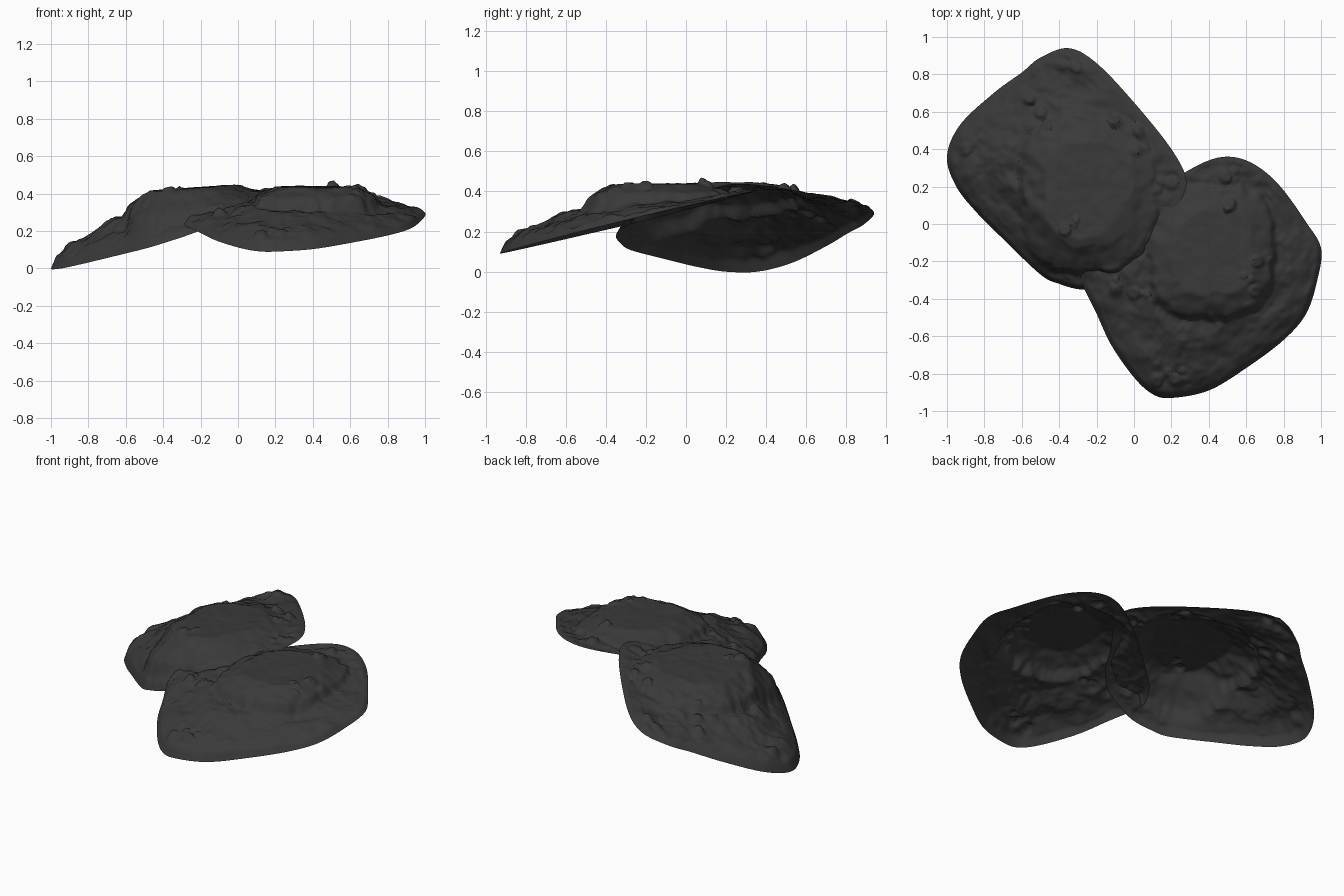
import bpy, bmesh, math, random
from mathutils import Vector, noise

if "Cube" in bpy.data.objects:
    bpy.data.objects.remove(bpy.data.objects["Cube"])

stone = bpy.data.materials.new("dark_stone")
stone.diffuse_color = (0.042, 0.042, 0.042, 1)
stone.use_nodes = True
stone.node_tree.nodes["Principled BSDF"].inputs["Base Color"].default_value = stone.diffuse_color

# Ledge profile: (fraction of radius, fraction of ledge height)
PROFILE = [(0, 1), (0.55, 1), (0.7, 0.68), (0.87, 0.5), (0.96, 0.3), (1, 0)]
LEDGE = 0.5


def profile(t):
    for (a, h0), (b, h1) in zip(PROFILE, PROFILE[1:]):
        if t <= b:
            return h0 + (h1 - h0) * (t - a) / (b - a)
    return 0


def smooth_loop(pts, steps):
    """Closed Catmull-Rom curve through the outline points."""
    out, n = [], len(pts)
    for i in range(n):
        p0, p1, p2, p3 = (Vector(pts[(i + k) % n]) for k in (-1, 0, 1, 2))
        for s in range(steps):
            u = s / steps
            out.append(0.5 * (2 * p1 + (p2 - p0) * u
                       + (2 * p0 - 5 * p1 + 4 * p2 - p3) * u * u
                       + (3 * p1 - p0 - 3 * p2 + p3) * u ** 3))
    return out


def slab(name, outline, centre, plane, top, plateau, pebbles, seed):
    """Open rock shell on a tilted rim plane (z = a + bx + cy), with a
    ledge around a nearly level plateau (cx, cy, rx, ry)."""
    random.seed(seed)
    rim = smooth_loop(outline, 12)
    c, n, rings = Vector(centre), len(rim), 64
    off = Vector((seed * 7.3, seed * 3.1, 0))
    cx, cy, rx, ry = plateau
    # Pebbles: chosen spots with a few small neighbours each
    stones = []
    for x, y in pebbles:
        stones.append((x, y, 0.034, 0.018))
        for _ in range(2):
            stones.append((x + random.uniform(-.08, .08), y + random.uniform(-.08, .08),
                           random.uniform(.014, .026), random.uniform(.006, .012)))

    def point(p, t):
        q = Vector((p.x, p.y, 0)) + off
        fade = min(1, (1 - t) / 0.06)
        base = plane[0] + plane[1] * p.x + plane[2] * p.y
        full = max(0.02, top[0] + top[1] * p.x + top[2] * p.y - base)
        edge = noise.noise(q * 5) * 0.07 + noise.noise(q * 16) * 0.05
        e = (abs((p.x - cx) / rx) ** 3 + abs((p.y - cy) / ry) ** 3) ** (1 / 3) + edge
        # Steep little cliff, then a gentle shoulder up to the plateau
        w = 0.4 * min(1, max(0, (1.05 - e) / 0.08)) + 0.6 * min(1, max(0, (1.0 - e) / 0.35))
        h = full * (LEDGE * profile(t) + (1 - LEDGE) * w * min(1, (1 - t) / 0.12))
        rough = 1 - 0.7 * min(1, max(0, (1.0 - e) / 0.15))
        h += fade * rough * (0.016 * noise.noise(q * 7) + 0.011 * noise.noise(q * 15)
                             + 0.005 * noise.noise(q * 32))
        for x, y, r, k in stones:
            d = math.hypot(p.x - x, p.y - y) / r
            if d < 1.2:
                h += fade * k * min(1, (1.2 - d) / 0.5)
        return (p.x, p.y, base + max(0, h))

    bm = bmesh.new()
    hub = bm.verts.new(point(c, 0))
    prev = None
    for r in range(1, rings + 1):
        t = (r / rings) ** 0.85
        ring = [bm.verts.new(point(c + (p - c) * t, t)) for p in rim]
        for i in range(n):
            j = (i + 1) % n
            bm.faces.new((prev[i], ring[i], ring[j], prev[j]) if prev else (hub, ring[i], ring[j]))
        prev = ring
    bmesh.ops.recalc_face_normals(bm, faces=bm.faces)
    if sum(f.normal.z for f in bm.faces) < 0:
        bmesh.ops.reverse_faces(bm, faces=bm.faces)
    me = bpy.data.meshes.new(name)
    bm.to_mesh(me)
    bm.free()
    me.materials.append(stone)
    ob = bpy.data.objects.new(name, me)
    bpy.context.collection.objects.link(ob)
    bpy.ops.object.select_all(action='DESELECT')
    ob.select_set(True)
    bpy.context.view_layer.objects.active = ob
    bpy.ops.object.shade_smooth_by_angle(angle=math.radians(45))


# Left slab, low towards -x, its inner end resting on the other slab
slab("left_rock_slab",
     [(-.35, .94), (-.5, .89), (-.6, .81), (-.75, .70), (-.93, .53), (-1, .36), (-.95, .2),
      (-.84, .06), (-.7, -.08), (-.5, -.27), (-.4, -.32), (-.28, -.35), (-.16, -.33),
      (-.04, -.29), (.06, -.19), (.14, -.05), (.23, .09), (.28, .23), (.2, .4),
      (0, .65), (-.2, .86)],
     (-.32, .25), (.312, .353, .113), (.445, .07, .01), (-.24, .16, .36, .42),
     [(-.56, .67), (-.5, .6), (-.31, .84), (.02, .5), (.01, .4), (-.9, .4), (-.37, -.03),
      (.2, .22), (-.1, .55)], 1)

# Right slab, low towards the front
slab("right_rock_slab",
     [(.5, .36), (.4, .34), (.28, .28), (.15, .19), (0, .07), (-.2, -.1), (-.28, -.22),
      (-.28, -.31), (-.2, -.48), (-.12, -.65), (0, -.82), (.1, -.91), (.2, -.93),
      (.4, -.89), (.6, -.77), (.8, -.62), (.92, -.48), (.98, -.3), (1, -.13),
      (.92, .01), (.8, .18), (.7, .28), (.6, .34)],
     (.38, -.24), (.309, .02, .24), (.44, 0, .02), (.42, -.15, .33, .35),
     [(.49, .25), (.51, .1), (.66, -.2), (.65, -.36), (.12, -.84), (.22, -.83),
      (-.1, -.35), (0, -.37)], 2)
